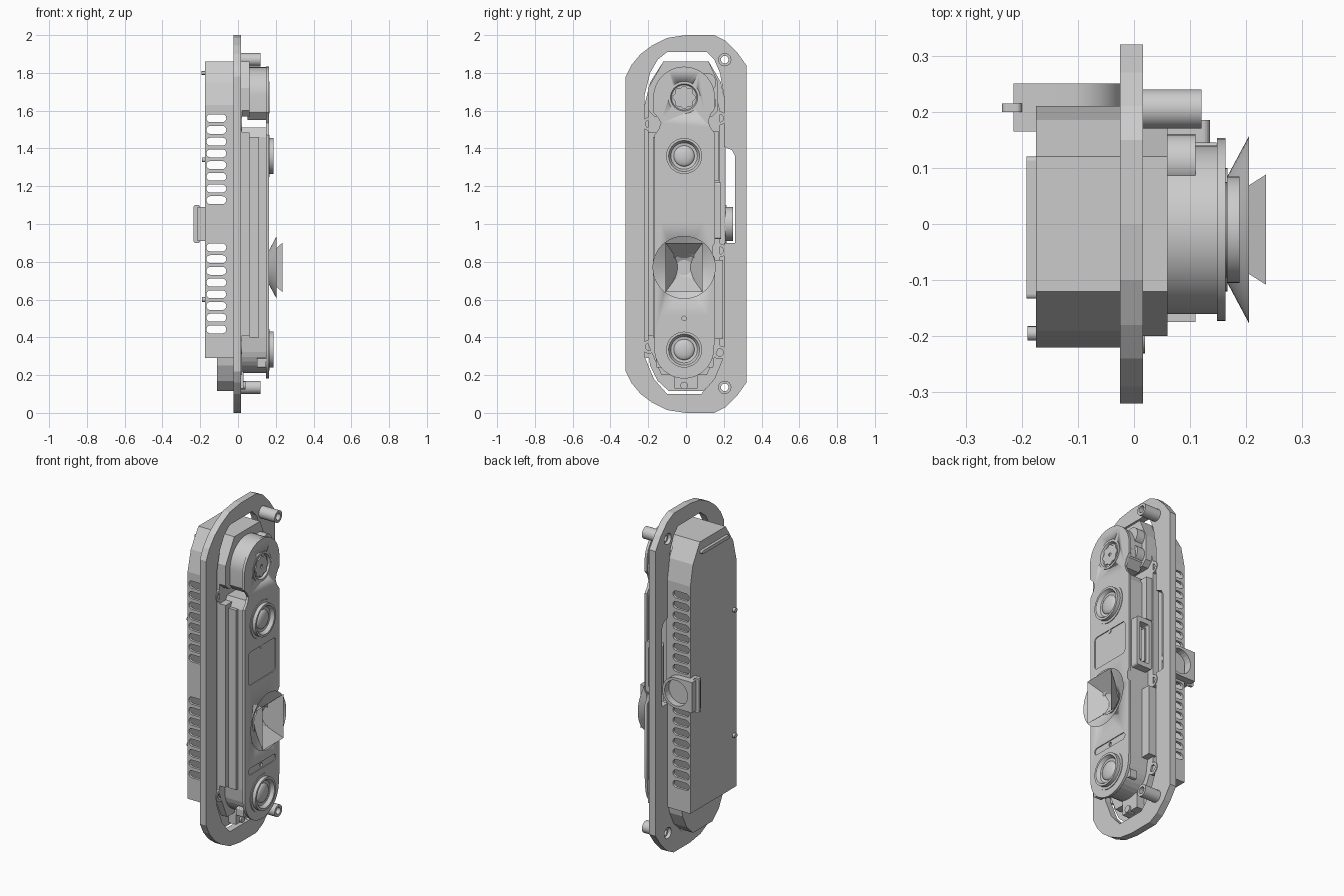
import bpy, bmesh
from math import sin, cos, pi, radians

if "Cube" in bpy.data.objects:
    bpy.data.objects.remove(bpy.data.objects["Cube"])

CY = -0.01  # centre line of the sensor face in y


def arc(cy, cz, r, a0, a1, n):
    return [(cy + r * cos(radians(a0 + (a1 - a0) * i / n)),
             cz + r * sin(radians(a0 + (a1 - a0) * i / n))) for i in range(n + 1)]


def rrect(a0, a1, b0, b1, r, n=5):
    return (arc(a1 - r, b1 - r, r, 0, 90, n) + arc(a0 + r, b1 - r, r, 90, 180, n)
            + arc(a0 + r, b0 + r, r, 180, 270, n) + arc(a1 - r, b0 + r, r, 270, 360, n))


def finish(bm, name, smooth=False):
    bmesh.ops.remove_doubles(bm, verts=bm.verts, dist=1e-5)
    bmesh.ops.recalc_face_normals(bm, faces=bm.faces)
    me = bpy.data.meshes.new(name)
    bm.to_mesh(me)
    bm.free()
    ob = bpy.data.objects.new(name, me)
    bpy.context.collection.objects.link(ob)
    if smooth:
        bpy.ops.object.select_all(action='DESELECT')
        ob.select_set(True)
        bpy.context.view_layer.objects.active = ob
        bpy.ops.object.shade_smooth_by_angle(angle=radians(35))
    return ob


def prism(name, pts, d0, d1, axis='x', smooth=False):
    """Extrude an outline: (y,z) along x, or (x,z) along y."""
    bm = bmesh.new()
    put = (lambda p, d: (d, p[0], p[1])) if axis == 'x' else (lambda p, d: (p[0], d, p[1]))
    a = [bm.verts.new(put(p, d0)) for p in pts]
    b = [bm.verts.new(put(p, d1)) for p in pts]
    n = len(pts)
    bm.faces.new(a)
    bm.faces.new(b)
    for i in range(n):
        bm.faces.new((a[i], a[(i + 1) % n], b[(i + 1) % n], b[i]))
    return finish(bm, name, smooth)


def box(name, x0, x1, y0, y1, z0, z1):
    return prism(name, [(y0, z0), (y1, z0), (y1, z1), (y0, z1)], x0, x1)


def lathe(name, prof, y, z, seg=40, closed=False):
    """Turn (radius, x) points about an x-parallel axis."""
    bm = bmesh.new()
    rings = []
    for r, x in prof:
        if r == 0:
            rings.append([bm.verts.new((x, y, z))] * seg)
        else:
            rings.append([bm.verts.new((x, y + r * cos(2 * pi * i / seg), z + r * sin(2 * pi * i / seg)))
                          for i in range(seg)])
    pairs = list(zip(rings, rings[1:])) + ([(rings[-1], rings[0])] if closed else [])
    for p, q in pairs:
        for i in range(seg):
            j = (i + 1) % seg
            bm.faces.new(list(dict.fromkeys((p[i], p[j], q[j], q[i]))))
    return finish(bm, name, True)


def disc(name, r, x0, x1, y, z, seg=32):
    return lathe(name, [(0, x0), (r, x0), (r, x1), (0, x1)], y, z, seg)


def cut(ob, *cutters):
    bpy.context.view_layer.objects.active = ob
    for c in cutters:
        c.hide_render = True
        m = ob.modifiers.new("cut", 'BOOLEAN')
        m.operation, m.solver, m.object = 'DIFFERENCE', 'EXACT', c
        bpy.ops.object.modifier_apply(modifier=m.name)
        bpy.data.objects.remove(c)


# Mounting plate with large opening and standoff holes
plate = prism("mounting_plate", [
    (-.32, .22), (-.29, .16), (-.24, .10), (-.18, .055), (-.1, .015), (0, 0), (.15, 0), (.21, .03),
    (.27, .09), (.32, .16), (.32, 1.84), (.27, 1.91), (.21, 1.97), (.15, 2), (0, 2), (-.1, 1.985),
    (-.18, 1.945), (-.24, 1.9), (-.29, 1.84), (-.32, 1.78)], -.025, .016)
opening = prism("cutter", [
    (-.1, .1), (.08, .1), (.15, .18), (.2, .3), (.2, .9), (.26, .9), (.26, 1.36), (.245, 1.39),
    (.2, 1.41), (.2, 1.68), (.18, 1.8), (.15, 1.87), (.11, 1.91), (-.1, 1.91), (-.15, 1.87),
    (-.19, 1.8), (-.22, 1.68), (-.22, .3), (-.17, .18)], -.1, .1)
cut(plate, opening, *[disc("cutter", .032, -.1, .1, .205, z) for z in (.135, 1.87)])
for z in (.135, 1.87):
    lathe("standoff", [(.035, -.005), (.035, .12), (.02, .12), (.02, -.005)], .205, z, 32, True)

# Screw bosses in the plate opening
for y, z in ((-.195, 1.53), (.178, 1.56), (-.195, .35), (.178, .32), (.178, .86)):
    lathe("screw_boss", [(.036, -.025), (.036, .02), (.02, .02), (.02, .01), (0, .01)], y, z, 24)

# Rear housing: hollow shell with vent slots on both sides
shell = prism("rear_housing", [
    (-.22, .29), (.21, .29), (.21, 1.63), (.185, 1.75), (.12, 1.86), (-.12, 1.86), (-.19, 1.75),
    (-.22, 1.63)], -.175, -.02)
slots = [prism("cutter", rrect(-.167, -.062, z - .021, z + .021, .0205), -.4, .4, 'y')
         for k in range(8) for z in (1.56 - .062 * k, .876 - .062 * k)]
cavity = box("cutter", -.167, -.05, -.205, .195, .31, 1.62)
cut(shell, cavity, *slots)
prism("lower_bulge", [(-.2, .32), (-.19, .25), (-.15, .17), (-.09, .115), (.09, .115), (.15, .17),
                      (.19, .25), (.2, .32)], -.11, -.02)
prism("rear_lip", rrect(-.133, .12, 1.79, 1.81, .008), -.192, -.174)
for z in (1.34, .6):
    disc("rear_screw", .013, -.19, -.17, -.195, z, 16)

# Side cable port: round sleeve and rear block, hole facing +y
port = prism("cable_port", arc(-.11, 1.0, .09, -90, 90, 16)
             + [(-.215, 1.09), (-.215, .91)], .165, .25, 'y', True)
cut(port, prism("cutter", arc(-.11, 1.0, .075, 0, 345, 23), .18, .4, 'y'))
prism("port_flange", rrect(-.235, -.2, .9, 1.1, .01), .2, .215, 'y')

# Inner core and side flanges in front of the plate
prism("core", [(-.2, .36), (-.13, .2), (.11, .2), (.18, .36), (.18, 1.6), (.13, 1.8), (-.13, 1.8),
               (-.2, 1.6)], -.04, .02)
box("left_flange", .01, .06, -.2, -.1, .41, 1.485)
box("right_lower_flange", .01, .06, .1, .195, .39, .81)
box("right_upper_flange", .01, .06, .1, .175, 1.23, 1.49)
prism("top_cap", [(-.2, 1.6), (-.17, 1.57), (.14, 1.57), (.17, 1.6), (.17, 1.75), (.12, 1.86),
                  (-.12, 1.86), (-.2, 1.72)], -.02, .06)
for z in (1.64, 1.75):
    disc("side_lobe", .05, .04, .11, .11, z, 24)
side_port = prism("data_port", rrect(.03, .135, .92, 1.22, .012), .05, .185, 'y')
cut(side_port, prism("cutter", rrect(.05, .115, .95, 1.19, .01), .12, .3, 'y'))
for i in range(2):
    box("port_contact", .06 + .03 * i, .07 + .03 * i, .115, .17, .97, 1.17)

# Sensor blocks behind the face plate
block = prism("main_block", arc(CY, .35, .14, 180, 360, 16) + [(.14, .4), (.14, 1.46), (.11, 1.51),
              (-.13, 1.51), (-.155, 1.46), (-.155, .4)], .015, .15)
cut(block, disc("cutter", .075, .125, .3, CY, .765))
prism("upper_block", arc(CY, 1.68, .15, 0, 180, 20) + [(-.16, 1.59), (-.12, 1.55), (.1, 1.55),
      (.14, 1.59)], .05, .15, smooth=True)
box("side_rail", .06, .11, -.175, -.12, .4, 1.46)
for y0 in (-.16, .115):
    for z in (.24, 1.6):
        prism("clip", rrect(y0, y0 + .03, z, z + .05, .008), .1, .147)

# Face plate with recesses
face = prism("face_plate", arc(CY, 1.67, .163, 0, 180, 24)
             + [(-.173, 1.59), (-.15, 1.565), (-.133, 1.535), (-.145, 1.5), (-.168, 1.47), (-.168, .4)]
             + arc(CY, .34, .158, 180, 360, 24)
             + [(.153, .4), (.153, .82), (.14, .84), (.14, .88), (.153, .9), (.153, 1.48), (.13, 1.51),
                (.118, 1.545), (.13, 1.58), (.153, 1.61)], .148, .163, smooth=True)
cut(face, disc("cutter", .075, .1, .3, CY, .765),
    disc("cutter", .085, .152, .3, CY, 1.67),
    prism("cutter", rrect(-.133, .118, 1.01, 1.205, .02), .158, .3),
    prism("cutter", rrect(-.133, .118, .48, .52, .019), .158, .3),
    disc("cutter", .012, .15, .3, CY, .5, 16))
disc("window_dot", .01, .155, .162, CY, 1.195, 16)

# Top emitter: ring and eight-lobed disc
lathe("emitter_ring", [(.085, .15), (.085, .166), (.072, .166), (.066, .153), (0, .153)], CY, 1.67)
lobes = []
for i in range(64):
    a = 2 * pi * i / 64
    r = .057 + .005 * cos(8 * a)
    lobes.append((CY + r * cos(a), 1.67 + r * sin(a)))
star = prism("emitter_disc", lobes, .15, .161)
cut(star, disc("cutter", .01, .155, .3, CY, 1.67, 16))

# Two camera lenses
dome = [(.055 * cos(radians(a)), .165 + .018 * sin(radians(a))) for a in range(0, 90, 15)]
for z in (1.36, .335):
    lathe("lens", [(.11, .155), (.11, .167), (.095, .167), (.095, .188), (.082, .188), (.07, .168),
                   (.058, .165)] + dome + [(0, .183)], CY, z)

# Small sensor with open cone and open rectangular pyramid
box("small_sensor", .12, .135, CY - .035, CY + .035, .725, .81)
lathe("view_cone", [(.04, .137), (.167, .205)], CY, .77, 48)
bm = bmesh.new()
rings = [[bm.verts.new((x, CY + s * hy, .77 + t * hz)) for s, t in ((-1, -1), (1, -1), (1, 1), (-1, 1))]
         for x, hy, hz in ((.135, .035, .043), (.235, .098, .13))]
for i in range(4):
    j = (i + 1) % 4
    bm.faces.new((rings[0][i], rings[0][j], rings[1][j], rings[1][i]))
finish(bm, "view_pyramid")

# Bottom locating pin
box("bottom_tab", -.02, .03, -.06, .06, .13, .22)
disc("bottom_pin", .02, .0, .04, CY, .145, 16)
